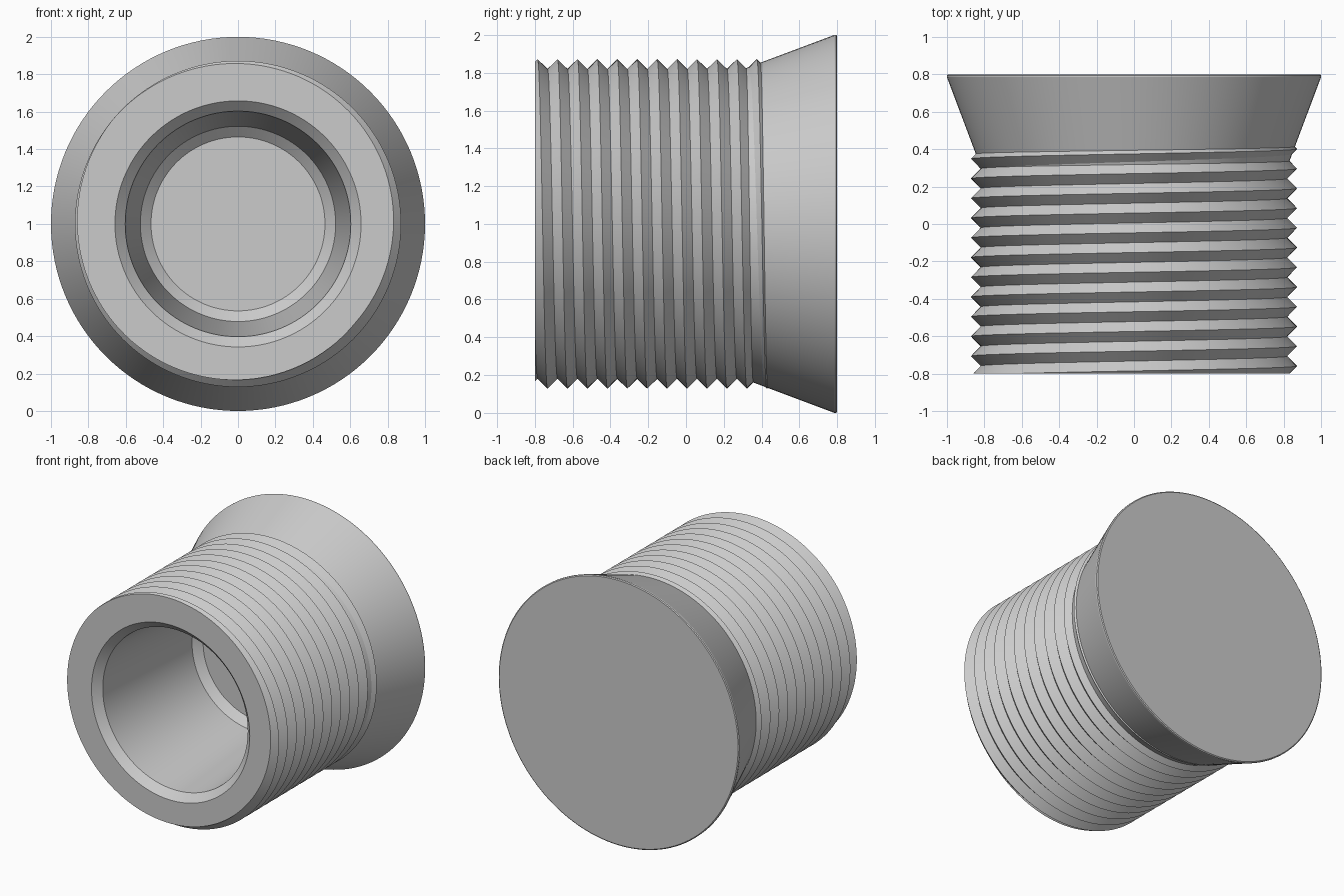
import bpy, bmesh, math

if "Cube" in bpy.data.objects:
    bpy.data.objects.remove(bpy.data.objects["Cube"])

SEGMENTS = 128
CENTRE_Z = 1.0
PITCH = 0.1055
CREST, ROOT = 0.872, 0.82
CREST_Y = 0.375             # a crest position at the top of the shank
FRONT, THREAD_END = -0.8, 0.44

grey = bpy.data.materials.new("light grey")
grey.use_nodes = True
colour = (0.6, 0.6, 0.6, 1)
grey.diffuse_color = colour
grey.node_tree.nodes["Principled BSDF"].inputs["Base Color"].default_value = colour


def lathe(name, profile_at):
    """Sweep a (y, radius) profile, which may vary with the turn, around the y axis."""
    bm = bmesh.new()
    columns = []
    for i in range(SEGMENTS + 1):
        turn = i / SEGMENTS
        a = turn * math.tau
        columns.append([bm.verts.new((r * math.sin(a), y, CENTRE_Z + r * math.cos(a)))
                        for y, r in profile_at(turn)])
    for left, right in zip(columns, columns[1:]):
        for j in range(len(left) - 1):
            bm.faces.new((left[j], left[j + 1], right[j + 1], right[j]))
    bmesh.ops.remove_doubles(bm, verts=bm.verts, dist=0.0001)
    bmesh.ops.recalc_face_normals(bm, faces=bm.faces)
    mesh = bpy.data.meshes.new(name)
    bm.to_mesh(mesh)
    bm.free()
    mesh.materials.append(grey)
    obj = bpy.data.objects.new(name, mesh)
    bpy.context.collection.objects.link(obj)
    bpy.ops.object.select_all(action='DESELECT')
    obj.select_set(True)
    bpy.context.view_layer.objects.active = obj
    bpy.ops.object.shade_smooth_by_angle(angle=math.radians(20))
    return obj


def thread_radius(y, turn):
    phase = ((y - CREST_Y) / PITCH - turn) % 1.0
    return ROOT + (CREST - ROOT) * abs(2 * phase - 1)


def shank_profile(turn):
    # Bore: floor, floor chamfer, tapered wall, mouth chamfer
    points = [(0.25, 0), (0.25, 0.465), (0.2, 0.522), (FRONT + 0.055, 0.603), (FRONT, 0.658)]
    # Helical thread, trimmed square at the front and buried in the head
    for j in range(-28, 4):
        y = CREST_Y + PITCH * (j / 2 + turn)
        y = min(max(y, FRONT), THREAD_END)
        points.append((y, thread_radius(y, turn)))
    return points


# Flared head with a thin bevelled rim
head_profile = [(0.3, 0), (0.3, 0.818), (0.785, 1.0), (0.795, 1.0), (0.8, 0.993), (0.8, 0)]

lathe("threaded_shank", shank_profile)
lathe("flared_head", lambda turn: head_profile)
